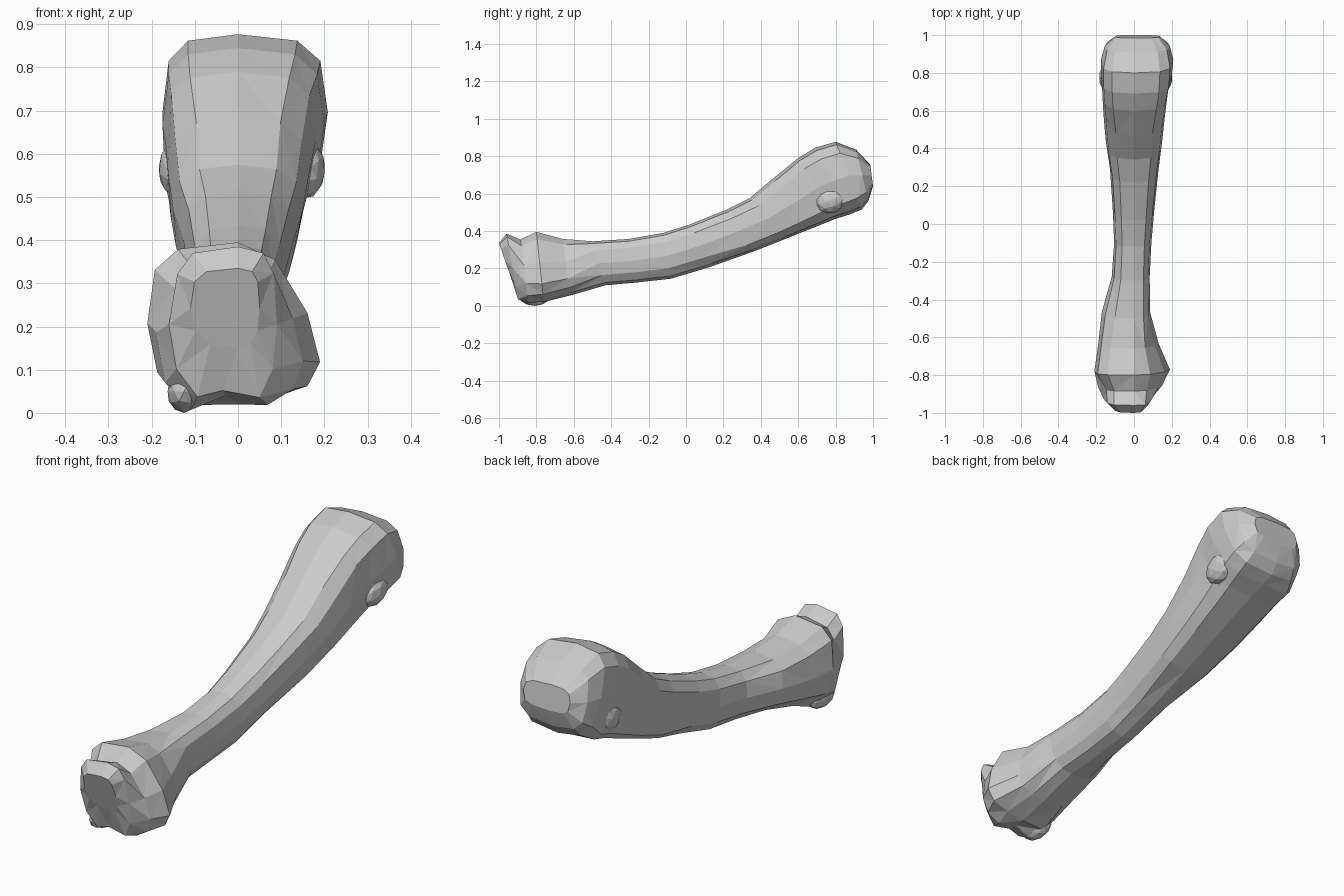
import bpy, bmesh, math
from mathutils import Vector, Matrix

if "Cube" in bpy.data.objects:
    bpy.data.objects.remove(bpy.data.objects["Cube"])

bone = bpy.data.materials.new("bone grey")
bone.diffuse_color = (0.6, 0.6, 0.6, 1)
bone.use_nodes = True
bone.node_tree.nodes["Principled BSDF"].inputs["Base Color"].default_value = bone.diffuse_color

# slanted rings: y,z of the top, y,z of the bottom, left x, right x, drop of right bulge
RINGS = [
    (-1.0, .335, -.935, .15, -.11, .05, 0),
    (-.96, .385, -.895, .025, -.16, .09, 0),
    (-.885, .355, -.84, .02, -.19, .15, .2),
    (-.80, .395, -.76, .02, -.21, .19, .24),
    (-.66, .358, -.62, .055, -.19, .13, .2),
    (-.50, .345, -.43, .11, -.17, .085, 0),
    (-.30, .358, -.26, .125, -.118, .083, 0),
    (-.12, .39, -.08, .145, -.105, .092, 0),
    (.02, .435, .12, .205, -.112, .107, 0),
    (.22, .515, .36, .29, -.127, .13, 0),
    (.34, .575, .55, .365, -.15, .15, 0),
    (.47, .685, .70, .425, -.162, .165, 0),
    (.60, .79, .80, .465, -.168, .18, 0),
    (.69, .845, .88, .49, -.175, .20, 0),
    (.80, .877, .94, .515, -.175, .208, 0),
    (.91, .835, .975, .56, -.155, .19, 0),
    (.985, .755, 1.0, .64, -.10, .14, 0),
]
SIDES = 12


def spow(v, e):
    return math.copysign(abs(v) ** e, v)


def roundness(y, c, s, drop):
    """Section exponent: small is boxy, 1 is round, above 1 is pointed."""
    if drop and c > .01:
        return 1.15                        # pointed spur at the elbow
    if s < -.01 and .2 < y < .75:
        return .3 if c < 0 else .6         # sharp left edge, bevelled right edge
    if s < -.01 and c > 0 and -.6 < y < .2:
        return .9                          # bevelled right underside of the shaft
    if s < -.01 and y < -.55:
        return .8
    return .6 if abs(y) > .55 else .75


def finish(bm, name):
    bmesh.ops.recalc_face_normals(bm, faces=bm.faces)
    me = bpy.data.meshes.new(name)
    bm.to_mesh(me)
    bm.free()
    me.materials.append(bone)
    ob = bpy.data.objects.new(name, me)
    bpy.context.collection.objects.link(ob)
    return ob


def pull(bm, centre, move, radius):
    """Drag the surface near a point, fading out with distance."""
    c, m = Vector(centre), Vector(move)
    for v in bm.verts:
        d = (v.co - c).length / radius
        if d < 1:
            v.co += m * (1 - d * d)


# shaft with both swollen ends
bm = bmesh.new()
loops = []
for yt, zt, yb, zb, xl, xr, drop in RINGS:
    ring = []
    for i in range(SIDES):
        a = 2 * math.pi * i / SIDES
        c, s = math.cos(a), math.sin(a)
        e = roundness(yt, c, s, drop)
        c, s = spow(c, e), spow(s, e)
        t = .5 + .5 * s - drop * max(c, 0) * (1 - s * s)
        x = xr * c if c > 0 else -xl * c
        ring.append(bm.verts.new((x, yb + (yt - yb) * t, zb + (zt - zb) * t)))
    loops.append(ring)
for a, b in zip(loops, loops[1:]):
    for i in range(SIDES):
        j = (i + 1) % SIDES
        bm.faces.new((a[i], a[j], b[j], b[i]))
bm.faces.new(loops[0])
bm.faces.new(loops[-1])
pull(bm, (-.02, -.88, .02), (-.04, 0, .03), .08)    # groove under the elbow end
pull(bm, (.085, -.85, .03), (0, 0, -.02), .09)      # right lower lobe
pull(bm, (-.13, -.82, .05), (0, 0, -.035), .1)      # left lower lobe
pull(bm, (-.16, -.88, .31), (.03, 0, -.01), .08)    # soften the left shoulder
bmesh.ops.triangulate(bm, faces=[f for f in bm.faces if len(f.verts) == 4])
for v in bm.verts:
    v.co.z = max(v.co.z, 0)
finish(bm, "long_bone")


# small lobes at the head and under the elbow
def knob(name, loc, size, tilt=0):
    bm = bmesh.new()
    bmesh.ops.create_icosphere(bm, subdivisions=2, radius=1)
    m = (Matrix.Translation(loc) @ Matrix.Rotation(tilt, 4, 'X')
         @ Matrix.Diagonal((*size, 1)))
    bmesh.ops.transform(bm, matrix=m, verts=bm.verts)
    finish(bm, name)


for side, x in (("left", -.135), ("right", .153)):
    knob(side + "_head_tubercle", (x, .775, .565), (.05, .085, .068), math.radians(20))
knob("elbow_lower_knob", (-.125, -.81, .05), (.04, .085, .05))
